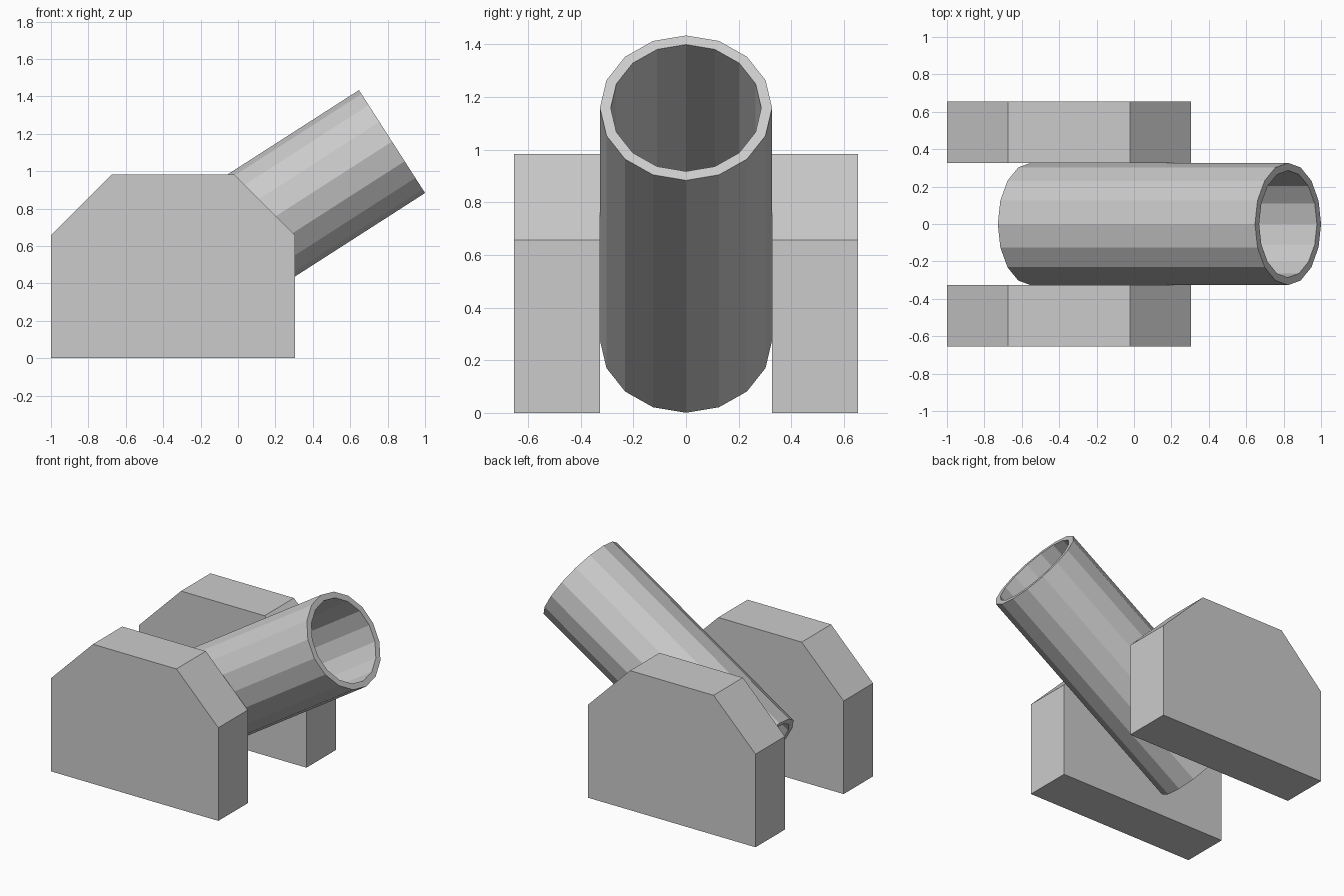
import bpy, bmesh, math
from mathutils import Matrix

if "Cube" in bpy.data.objects:
    bpy.data.objects.remove(bpy.data.objects["Cube"])


def add_object(name, bm, matrix=Matrix()):
    bmesh.ops.recalc_face_normals(bm, faces=bm.faces)
    mesh = bpy.data.meshes.new(name)
    bm.to_mesh(mesh)
    bm.free()
    obj = bpy.data.objects.new(name, mesh)
    obj.matrix_world = matrix
    bpy.context.collection.objects.link(obj)
    return obj


# Side supports: chamfered profile extruded across y, one on each side
PROFILE = [(-1, 0), (0.305, 0), (0.305, 0.656), (-0.022, 0.983),
           (-0.673, 0.983), (-1, 0.656)]
INNER_Y, THICKNESS = 0.327, 0.327


def side_support(name, side):
    bm = bmesh.new()
    face = bm.faces.new([bm.verts.new((x, side * INNER_Y, z)) for x, z in PROFILE])
    out = bmesh.ops.extrude_face_region(bm, geom=[face], use_keep_orig=True)
    verts = [v for v in out["geom"] if isinstance(v, bmesh.types.BMVert)]
    bmesh.ops.translate(bm, verts=verts, vec=(0, side * THICKNESS, 0))
    add_object(name, bm)


side_support("front_support", -1)
side_support("back_support", 1)

# Tilted open barrel: 16-sided tube with flat end rims
SIDES, OUTER, INNER, LENGTH = 16, 0.327, 0.286, 1.634
bm = bmesh.new()
half = LENGTH / 2
section = [(OUTER, -half), (OUTER, half), (INNER, half), (INNER, -half)]
rings = []
for radius, z in section:
    angles = [2 * math.pi * i / SIDES for i in range(SIDES)]
    rings.append([bm.verts.new((radius * math.cos(a), radius * math.sin(a), z))
                  for a in angles])
for k in range(4):
    a, b = rings[k], rings[(k + 1) % 4]
    for i in range(SIDES):
        j = (i + 1) % SIDES
        bm.faces.new((a[i], a[j], b[j], b[i]))
tilt = Matrix.Rotation(math.radians(57.3), 4, 'Y')
add_object("barrel", bm, Matrix.Translation((0.136, 0, 0.717)) @ tilt)
